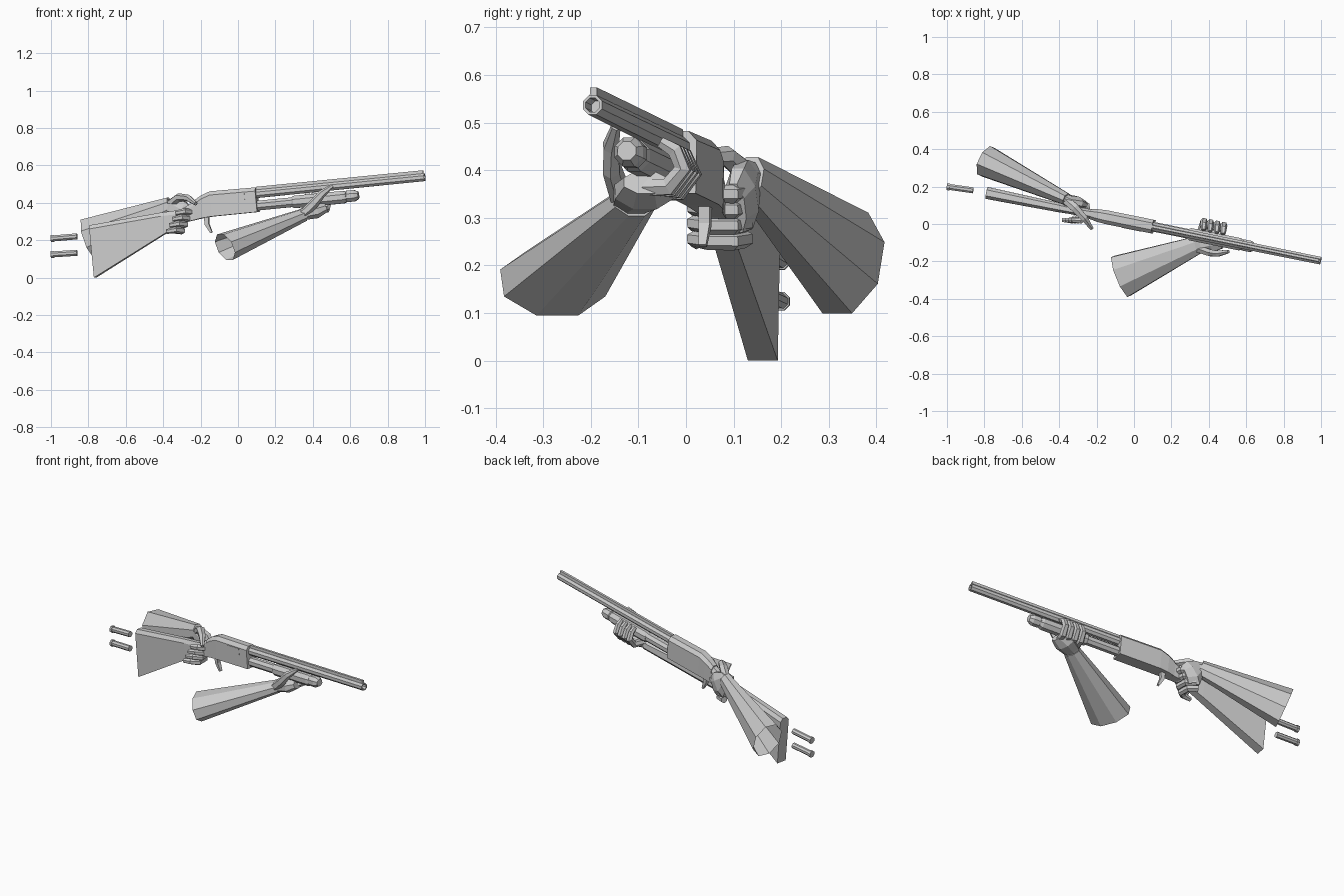
import bpy, bmesh, math
from mathutils import Vector, Matrix

if "Cube" in bpy.data.objects:
    bpy.data.objects.remove(bpy.data.objects["Cube"])

# Gun frame: u along barrel, v to its left, w up
U = Vector((1, -0.203, 0.099)).normalized()
V = Vector((0.203, 1, 0)).normalized()
W = U.cross(V)
ORIGIN = Vector((0.1, -0.014, 0.448))
Z = Vector((0, 0, 1))


def G(u, v, w):
    return ORIGIN + U * u + V * v + W * w


def skin(name, rings, cap_start=True, cap_end=True):
    """Join rings of points into one flat-shaded part."""
    bm = bmesh.new()
    vr = [[bm.verts.new(p) for p in r] for r in rings]
    n = len(vr[0])
    for a, b in zip(vr, vr[1:]):
        for i in range(n):
            bm.faces.new((a[i], a[(i + 1) % n], b[(i + 1) % n], b[i]))
    if cap_start:
        bm.faces.new(vr[0])
    if cap_end:
        bm.faces.new(vr[-1])
    bmesh.ops.recalc_face_normals(bm, faces=bm.faces)
    me = bpy.data.meshes.new(name)
    bm.to_mesh(me)
    bm.free()
    ob = bpy.data.objects.new(name, me)
    bpy.context.collection.objects.link(ob)
    return ob


def loft(name, secs, sides=8, ref=Z, cap_start=True, cap_end=True):
    """secs: (point, side radius, up radius) along a path."""
    pts = [Vector(s[0]) for s in secs]
    rings = []
    for i, (p, (_, rl, rv)) in enumerate(zip(pts, secs)):
        t = (pts[min(i + 1, len(pts) - 1)] - pts[max(i - 1, 0)]).normalized()
        lat = ref.cross(t).normalized()
        up = t.cross(lat)
        ring = []
        for k in range(sides):
            a = 2 * math.pi * (k + 0.5) / sides
            f = 1 / math.cos(math.pi / sides)
            ring.append(p + lat * (rl * f * math.cos(a)) + up * (rv * f * math.sin(a)))
        rings.append(ring)
    return skin(name, rings, cap_start, cap_end)


def turned(name, prof, w, sides=8):
    """Round part along the barrel; prof: (u, radius)."""
    return skin(name, [[G(u, r * math.cos(2 * math.pi * (k + .5) / sides),
                          w + r * math.sin(2 * math.pi * (k + .5) / sides))
                        for k in range(sides)] for u, r in prof])


def body(name, secs):
    """Chamfer-topped box sections; secs: (u, top, bottom, half width)."""
    return skin(name, [[G(u, -h, b), G(u, h, b), G(u, h, t - .02), G(u, h * .5, t),
                        G(u, -h * .5, t), G(u, -h, t - .02)] for u, t, b, h in secs])


# Barrel with hollow muzzle, sighting rib, magazine tube, pump and end cap
turned("barrel", [(-.01, .024), (.921, .022), (.921, .016), (.86, .016)], 0)
skin("barrel_rib", [[G(u, -.008, .015), G(u, .008, .015), G(u, .007, .038), G(u, -.007, .038)]
                    for u in (0, .915)])
turned("magazine_tube", [(-.01, .028), (.5, .028)], -.063)
turned("pump_grip", [(.19, .029), (.2, .036), (.47, .036), (.485, .030)], -.063)
turned("magazine_cap", [(.485, .024), (.49, .033), (.53, .033), (.552, .021)], -.061)

# Receiver, ejection port plate, stock, trigger
body("receiver", [(0, .035, -.097, .037), (-.25, .038, -.097, .037),
                  (-.30, .021, -.1, .034), (-.345, -.004, -.106, .027)])
skin("ejection_port", [[G(u, -.039, -.025), G(u, -.034, -.025), G(u, -.034, .012), G(u, -.039, .012)]
                       for u in (-.16, -.06)])
body("stock", [(-.335, -.006, -.105, .026), (-.42, -.044, -.115, .022),
               (-.465, -.047, -.140, .022), (-.53, -.049, -.170, .025), (-.921, -.079, -.361, .032)])
loft("trigger", [(G(-.283, 0, -.09), .012, .014), (G(-.285, 0, -.135), .012, .011),
                 (G(-.266, 0, -.182), .008, .006)], 4, U)

# Two loose shells
for i, (a, b) in enumerate([((-1.0, .2, .209), (-.86, .18, .221)),
                            ((-1.0, .2, .124), (-.86, .18, .133))]):
    a, b = Vector(a), Vector(b)
    loft(f"shell_{i + 1}", [(a, .019, .019), (a.lerp(b, .1), .019, .019),
                            (a.lerp(b, .1), .016, .016), (b, .016, .016)])

# Rear arm: open sleeve, palm, thumb over the wrist of the stock, four fingers
loft("rear_sleeve", [((-.79, .335, .205), .083, .113), ((-.36, .132, .385), .032, .046)],
     cap_start=False)
loft("rear_palm", [((-.40, .15, .375), .026, .036), ((-.355, .125, .375), .03, .05),
                   ((-.315, .118, .34), .032, .075), ((-.27, .105, .32), .02, .055)])
loft("rear_thumb", [((-.36, .125, .395), .022, .022), ((-.315, .085, .43), .022, .019),
                    ((-.265, .03, .425), .018, .016), ((-.225, -.025, .395), .009, .009)], 6)
for i in range(4):
    z, s = .355 - .033 * i, -.016 * i
    loft(f"rear_finger_{i + 1}", [((-.30 + s, .125, z), .017, .017), ((-.252 + s, .10, z - .005), .017, .017),
                                  ((-.25 + s, .045, z - .005), .017, .016), ((-.285 + s, .018, z), .016, .015),
                                  ((-.335 + s, .022, z - .01), .011, .011)], 6)

# Front arm: open sleeve, palm under the pump, thumb on the near side
loft("front_sleeve", [((-.07, -.28, .163), .115, .073), ((.35, -.108, .335), .046, .033)],
     cap_start=False)
loft("front_palm", [((.31, -.122, .325), .036, .026), ((.36, -.105, .343), .05, .033),
                    ((.415, -.088, .355), .062, .038), ((.47, -.085, .375), .045, .025)])
loft("front_thumb", [((.35, -.135, .34), .02, .024), ((.41, -.155, .40), .018, .022),
                     ((.45, -.158, .45), .016, .018), ((.505, -.147, .492), .009, .009)], 6)

# Fingers wrapping up the far side of the pump
for i in range(4):
    u = .245 + .036 * i
    path = [(0, -.12, .018), (.052, -.118, .018), (.083, -.08, .017), (.066, -.042, .015), (.036, -.025, .011)]
    loft(f"front_finger_{i + 1}", [(G(u + .006 * k, v, w), r, r) for k, (v, w, r) in enumerate(path)], 6, U)
